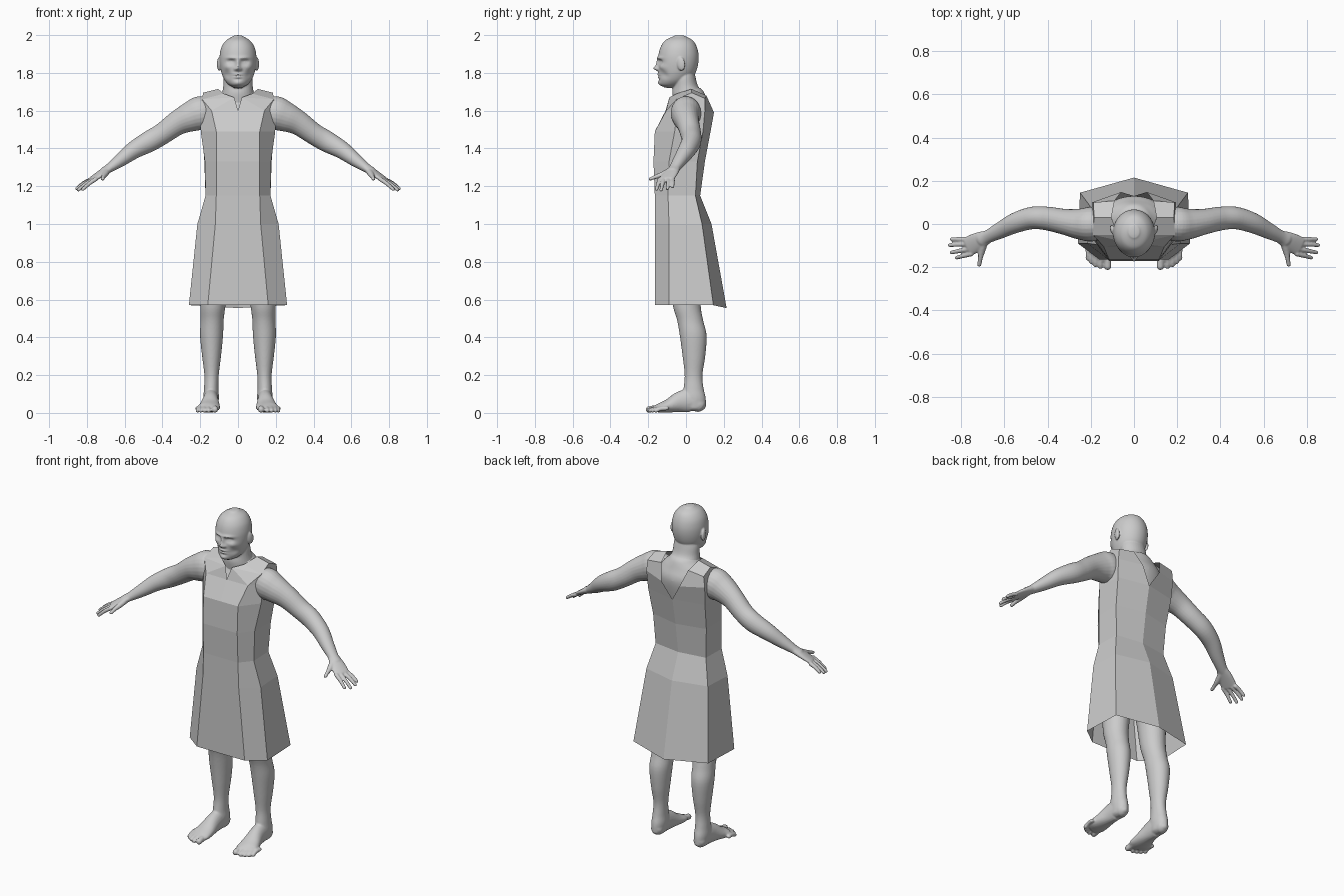
import bpy, bmesh, math
from mathutils import Vector, Matrix

grey = bpy.data.materials.new("plain grey")
grey.diffuse_color = (0.6, 0.6, 0.6, 1)


def spline(pts, sub):
    """Catmull-Rom through tuples of any length."""
    out = []
    for i in range(len(pts) - 1):
        a, b, c, d = pts[max(i - 1, 0)], pts[i], pts[i + 1], pts[min(i + 2, len(pts) - 1)]
        for k in range(sub):
            t = k / sub
            out.append([0.5 * (2 * q + (r - p) * t + (2 * p - 5 * q + 4 * r - s) * t * t
                               + (3 * q - p - 3 * r + s) * t ** 3)
                        for p, q, r, s in zip(a, b, c, d)])
    out.append(list(pts[-1]))
    return out


def loft(bm, pts, n=24, sub=5, rnd=0.9):
    """Rounded tube through (x, y, z, side radius, up radius) sections."""
    path = spline(pts, sub)
    pos = [Vector(p[:3]) for p in path]
    whole = (pos[-1] - pos[0]).normalized()
    upright = abs(whole.z) > 0.8

    def tangent(i):
        if upright:
            return Vector((0, 0, math.copysign(1, whole.z)))
        return (pos[min(i + 1, len(pos) - 1)] - pos[max(i - 1, 0)]).normalized()

    secs = [(pos[i], tangent(i), path[i][3], path[i][4]) for i in range(len(pos))]

    def cap(sec, sign):
        p, t, a, b = sec
        r = min(a, b) * rnd * sign
        return [(p + t * r * k, t, a * s, b * s) for k, s in ((0.5, 0.86), (0.86, 0.5), (1, 0.02))]

    secs = cap(secs[0], -1)[::-1] + secs + cap(secs[-1], 1)
    rings = []
    for p, t, a, b in secs:
        side = Vector((1, 0, 0)) if upright else t.cross(Vector((0, 0, 1))).normalized()
        up = side.cross(t)
        rings.append([bm.verts.new(p + side * a * math.cos(w) + up * b * math.sin(w))
                      for w in (2 * math.pi * k / n for k in range(n))])
    for r, s in zip(rings, rings[1:]):
        for k in range(n):
            bm.faces.new((r[k], r[(k + 1) % n], s[(k + 1) % n], s[k]))
    bm.faces.new(rings[0])
    bm.faces.new(rings[-1])


def add_object(name, bm):
    bmesh.ops.recalc_face_normals(bm, faces=bm.faces[:])
    me = bpy.data.meshes.new(name)
    bm.to_mesh(me)
    bm.free()
    me.materials.append(grey)
    ob = bpy.data.objects.new(name, me)
    bpy.context.collection.objects.link(ob)
    return ob


def fused(name, bm, voxel, mirror=False, smooth=3):
    """Merge overlapping volumes into one smooth skin."""
    ob = add_object(name, bm)
    for f in ob.data.polygons:
        f.use_smooth = True
    m = ob.modifiers.new("merge", 'REMESH')
    m.mode = 'VOXEL'
    m.voxel_size = voxel
    m.use_smooth_shade = True
    m = ob.modifiers.new("soften", 'SMOOTH')
    m.factor = 0.5
    m.iterations = smooth
    if mirror:
        m = ob.modifiers.new("other side", 'MIRROR')
        m.use_mirror_merge = False
    return ob


# Head: sections given as z, half width, front y, back y
bm = bmesh.new()
skull = [(1.992, .03, -.07, 0), (1.972, .063, -.11, .036), (1.94, .086, -.133, .056),
         (1.90, .096, -.145, .066), (1.86, .097, -.148, .066), (1.82, .092, -.146, .058),
         (1.79, .084, -.145, .045), (1.76, .07, -.143, .02), (1.738, .05, -.138, -.01),
         (1.727, .03, -.12, -.04)]
loft(bm, [(0, (f + b) / 2, z, w, (b - f) / 2) for z, w, f, b in skull], 96, 8, 0.25)
# Face: soft pushes (x, z, width, height, depth), mirrored
face = [(.036, 1.858, .020, .013, .016), (.036, 1.856, .012, .007, -.007),
        (.030, 1.879, .030, .008, -.009), (0, 1.850, .010, .022, -.012),
        (0, 1.824, .011, .012, -.026), (.014, 1.820, .008, .008, -.010),
        (0, 1.791, .022, .005, -.009), (0, 1.784, .024, .003, .006),
        (0, 1.777, .018, .005, -.008), (0, 1.766, .020, .006, .005),
        (0, 1.747, .022, .014, -.007), (.060, 1.830, .020, .015, -.007),
        (.058, 1.790, .018, .020, .009)]
for v in bm.verts:
    fade = min(max((-.06 - v.co.y) / .04, 0), 1)
    v.co.y += fade * sum(d * math.exp(-((abs(v.co.x) - x) / w) ** 2 - ((v.co.z - z) / h) ** 2)
                         for x, z, w, h, d in face)
# Neck and ears
loft(bm, [(0, .015, 1.63, .10, .08), (0, .01, 1.69, .085, .083), (0, -.002, 1.73, .078, .066),
          (0, -.008, 1.78, .075, .058), (0, -.01, 1.83, .06, .05)], 32)
for s in (-1, 1):
    bmesh.ops.create_uvsphere(bm, u_segments=20, v_segments=14, radius=1,
                              matrix=Matrix.Translation((s * .099, -.027, 1.848))
                              @ Matrix.Rotation(s * -.3, 4, 'Z') @ Matrix.Rotation(.15, 4, 'X')
                              @ Matrix.Diagonal((.011, .023, .037, 1)))
fused("head_and_neck", bm, .004, smooth=2)

# Torso under the tunic
bm = bmesh.new()
loft(bm, [(0, -.01, 1.0, .15, .10), (0, -.045, 1.15, .14, .09), (0, -.03, 1.35, .145, .11),
          (0, -.01, 1.5, .165, .125), (0, .02, 1.6, .155, .11), (0, .025, 1.66, .125, .085),
          (0, .015, 1.7, .085, .08)], 40, 5, 0.4)
fused("torso", bm, .01)

# Arms with hands
bm = bmesh.new()
loft(bm, [(.10, .01, 1.60, .06, .06), (.19, 0, 1.588, .08, .09), (.25, 0, 1.568, .072, .08),
          (.32, .01, 1.535, .06, .065), (.40, .025, 1.478, .055, .057), (.47, .028, 1.437, .052, .056),
          (.55, .005, 1.392, .047, .047), (.62, -.03, 1.34, .038, .036),
          (.68, -.06, 1.297, .030, .024), (.71, -.075, 1.28, .032, .02)])
loft(bm, [(.67, -.055, 1.302, .028, .022), (.72, -.08, 1.27, .042, .018),
          (.768, -.104, 1.238, .046, .013)])
fingers = [((.785, -.070, 1.232), (.845, -.071, 1.197)), ((.777, -.092, 1.234), (.854, -.098, 1.187)),
           ((.766, -.116, 1.236), (.846, -.132, 1.180)), ((.754, -.138, 1.237), (.822, -.156, 1.183))]
for a, b in fingers:
    mid = [(p + q) / 2 for p, q in zip(a, b)]
    loft(bm, [(*a, .012, .012), (mid[0], mid[1], mid[2] + .004, .0105, .0105), (*b, .009, .009)], 12)
loft(bm, [(.69, -.075, 1.285, .018, .018), (.705, -.125, 1.262, .016, .015),
          (.712, -.16, 1.25, .011, .011), (.717, -.19, 1.238, .010, .009)], 12)
fused("arms", bm, .0045, mirror=True, smooth=2)

# Legs with feet
bm = bmesh.new()
loft(bm, [(.10, 0, 1.0, .085, .092), (.11, 0, .85, .085, .092), (.125, 0, .7, .075, .084),
          (.133, .004, .57, .067, .074), (.137, .022, .49, .061, .069), (.14, .038, .41, .061, .071),
          (.14, .042, .3, .050, .060), (.14, .040, .2, .038, .047), (.142, .040, .13, .038, .053),
          (.142, .042, .08, .041, .062), (.142, .045, .03, .036, .060)], 32, 5, 0.6)
loft(bm, [(.142, .07, .042, .036, .040), (.143, .03, .065, .039, .062), (.145, -.03, .058, .043, .056),
          (.150, -.09, .038, .054, .037), (.156, -.135, .027, .061, .026), (.163, -.155, .021, .055, .018)])
for x, y, r in ((.122, -.198, .0175), (.155, -.198, .012), (.178, -.19, .0115),
                (.198, -.177, .011), (.214, -.16, .011)):
    loft(bm, [(x + .002, y + .06, .024, r, r), (x, y + .025, .022, r * .92, r),
              (x, y, r, r, r)], 12)
for v in bm.verts:
    v.co.z = max(v.co.z, 0)
fused("legs", bm, .0055, mirror=True, smooth=2)

# Tunic: half of a faceted sheet, mirrored.
# Rows: z, front x y, front-side x y, back-side x y, back middle y
rows = [(.57, .16, -.165, .26, -.09, .25, .145, .215),
        (1.0, .12, -.165, .215, -.09, .205, .085, .135),
        (1.15, .115, -.165, .172, -.095, .168, .05, .075),
        (1.33, .115, -.172, .175, -.09, .178, .06, .10),
        (1.49, .115, -.165, .197, -.06, .19, .09, .13)]
bm = bmesh.new()
grid = []
for z, fx, fy, sx, sy, bx, by, cy in rows:
    zc = .555 if z == .57 else z
    grid.append([bm.verts.new(p) for p in
                 ((0, fy, z), (fx, fy, z), (sx, sy, z), (bx, by, z), (0, cy, zc))])
for r, s in zip(grid, grid[1:]):
    for k in range(4):
        bm.faces.new((r[k], r[k + 1], s[k + 1], s[k]))
# Yoke, collar and shoulders with a slit in front and a deep V behind
f0, f1, f2, b1, b0 = grid[-1]
yoke = dict(slit=(0, -.108, 1.60), collar=(.02, -.088, 1.67), neck_front=(.075, -.05, 1.69),
            neck_side=(.105, .03, 1.715), chest=(.14, -.105, 1.60), arm_front=(.2, -.045, 1.60),
            shoulder_front=(.19, -.05, 1.66), shoulder=(.185, .03, 1.695),
            shoulder_back=(.188, .10, 1.665), arm_back=(.195, .10, 1.60),
            blade=(.06, .148, 1.59), neck_back=(.09, .108, 1.68))
v = {k: bm.verts.new(p) for k, p in yoke.items()}
v.update(f0=f0, f1=f1, f2=f2, b1=b1, b0=b0)
for names in ("f0 f1 chest slit", "f1 f2 arm_front chest", "slit chest collar",
              "chest shoulder_front collar", "chest arm_front shoulder_front",
              "collar shoulder_front neck_front", "neck_front shoulder_front shoulder neck_side",
              "neck_side shoulder shoulder_back neck_back", "neck_back shoulder_back arm_back blade",
              "blade arm_back b1 b0", "f2 b1 arm_back arm_front",
              "arm_front arm_back shoulder_back shoulder shoulder_front"):
    bm.faces.new([v[k] for k in names.split()])
tunic = add_object("tunic", bm)
tunic.modifiers.new("other side", 'MIRROR')
